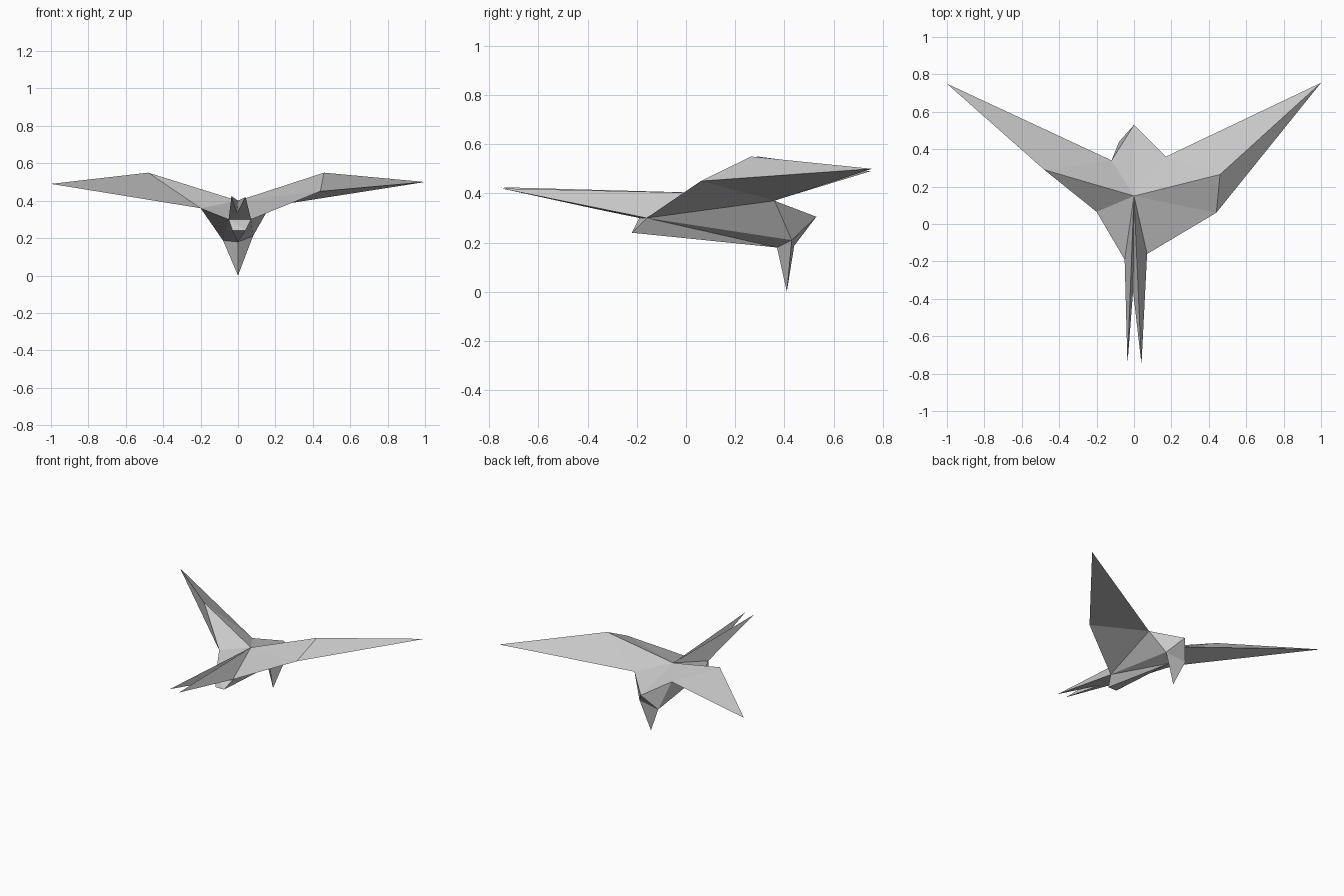
import bpy
from mathutils import Vector

if "Cube" in bpy.data.objects:
    bpy.data.objects.remove(bpy.data.objects["Cube"])

paper = bpy.data.materials.new("light_grey_paper")
paper.diffuse_color = (0.58, 0.58, 0.58, 1)
paper.use_nodes = True
paper.node_tree.nodes["Principled BSDF"].inputs["Base Color"].default_value = paper.diffuse_color

# Named fold points of the low-poly bird (slightly asymmetric)
P = {
    "hub": (0, 0.15, 0.40),
    "notch": (-0.005, -0.36, 0.335),
    "head": (0, 0.53, 0.305),
    "belly": (0, 0.37, 0.18),
    "beak": (0, 0.41, 0),
    # right side
    "tip_R": (1.0, 0.755, 0.50), "ridge_R": (0.46, 0.265, 0.55),
    "trail_R": (0.44, 0.06, 0.45), "root_R": (0.17, 0.36, 0.37),
    "hip_R": (0.07, -0.16, 0.30), "low_R": (0.08, 0.43, 0.21),
    "vent_R": (0.04, -0.22, 0.24), "fork_R": (0.04, -0.75, 0.42),
    # left side
    "tip_L": (-1.0, 0.75, 0.49), "ridge_L": (-0.48, 0.29, 0.55),
    "trail_L": (-0.20, 0.065, 0.36), "root_L": (-0.12, 0.34, 0.365),
    "hip_L": (-0.05, -0.19, 0.30), "low_L": (-0.08, 0.44, 0.187),
    "vent_L": (-0.03, -0.22, 0.24), "fork_L": (-0.035, -0.75, 0.425),
}


def folded(name, *panels):
    """Make one part from flat panels, each a string of point names."""
    panels = [p.split() for p in panels]
    names = sorted({n for p in panels for n in p})
    centre = sum((Vector(P[n]) for n in names), Vector()) / len(names)
    faces = []
    for p in panels:
        a, b, c = (Vector(P[n]) for n in p[:3])
        if (b - a).cross(c - a).dot(a - centre) < 0:  # face outwards
            p = p[::-1]
        faces.append([names.index(n) for n in p])
    mesh = bpy.data.meshes.new(name)
    mesh.from_pydata([P[n] for n in names], [], faces)
    mesh.materials.append(paper)
    bpy.context.collection.objects.link(bpy.data.objects.new(name, mesh))


# Wings: the right one is spread, the left one is folded narrower
folded("right_wing_outer", "tip_R ridge_R root_R", "tip_R ridge_R trail_R",
       "tip_R trail_R root_R")
folded("right_wing_inner", "hub ridge_R root_R", "hub ridge_R trail_R",
       "hub trail_R hip_R", "hip_R trail_R root_R")
folded("left_wing_outer", "tip_L ridge_L root_L", "tip_L ridge_L trail_L",
       "tip_L trail_L root_L")
folded("left_wing_inner", "hub ridge_L root_L", "hub ridge_L trail_L")

# Forked tail
for s, side in (("R", "right"), ("L", "left")):
    folded(side + "_tail_prong", f"hub hip_{s} fork_{s}", f"hub notch fork_{s}",
           f"notch hip_{s} fork_{s}")

# Body with its flat rear and belly
folded("body", "hip_R root_R low_R", "hip_R low_R belly", "hip_R belly vent_R",
       "hub trail_L hip_L", "hip_L trail_L low_L", "trail_L root_L low_L",
       "hip_L low_L belly", "hip_L belly vent_L", "vent_L vent_R belly",
       "hip_L hip_R vent_R", "hip_L vent_R vent_L", "hip_L hip_R notch")

# Head wedge and downward beak
folded("head", "hub root_R head", "hub root_L head", "root_R head low_R",
       "root_L head low_L", "head low_L low_R")
folded("beak", "low_R belly beak", "low_L belly beak", "low_L low_R beak")
